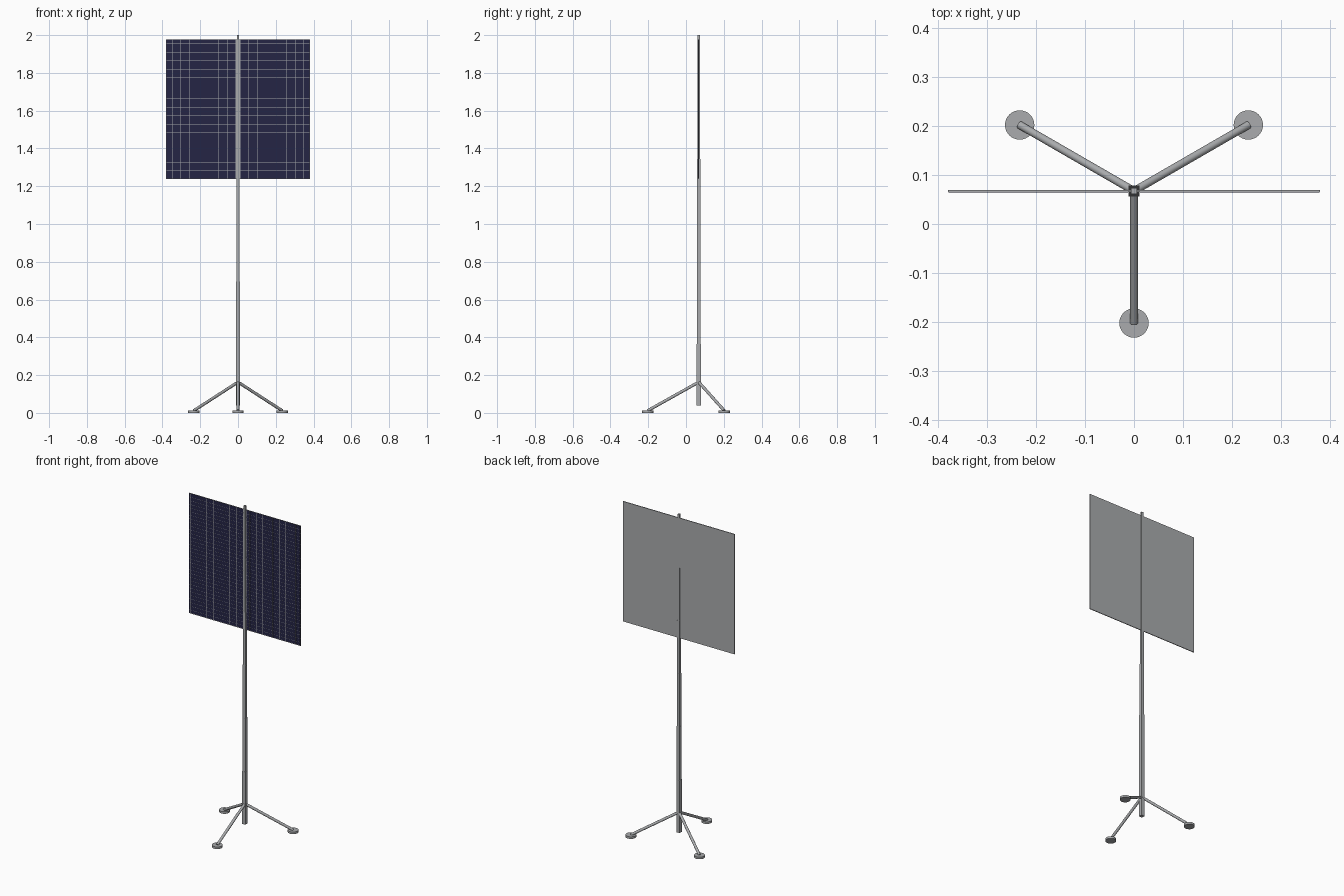
import bpy, bmesh, math
from mathutils import Vector, Matrix

if "Cube" in bpy.data.objects:
    bpy.data.objects.remove(bpy.data.objects["Cube"])


def material(name, rgb):
    m = bpy.data.materials.new(name)
    m.diffuse_color = (*rgb, 1)
    m.use_nodes = True
    m.node_tree.nodes["Principled BSDF"].inputs["Base Color"].default_value = m.diffuse_color
    return m


GREY = material("metal grey", (0.40, 0.41, 0.42))
NAVY = material("cell navy", (0.018, 0.018, 0.060))
MAST_Y = 0.0675


def finish(bm, name, mat):
    me = bpy.data.meshes.new(name)
    bm.to_mesh(me)
    bm.free()
    me.materials.append(mat)
    ob = bpy.data.objects.new(name, me)
    bpy.context.collection.objects.link(ob)
    return ob


def add_box(bm, lo, hi):
    lo, hi = Vector(lo), Vector(hi)
    bmesh.ops.create_cube(bm, size=1, matrix=Matrix.Translation((lo + hi) / 2)
                          @ Matrix.Diagonal((*(hi - lo), 1)))


def box(name, lo, hi, mat):
    bm = bmesh.new()
    add_box(bm, lo, hi)
    return finish(bm, name, mat)


def rod(name, a, b, r, mat, sides=24):
    a, b = Vector(a), Vector(b)
    bm = bmesh.new()
    rot = (b - a).to_track_quat('Z', 'Y').to_matrix().to_4x4()
    bmesh.ops.create_cone(bm, cap_ends=True, segments=sides, radius1=r, radius2=r,
                          depth=(b - a).length,
                          matrix=Matrix.Translation((a + b) / 2) @ rot)
    for f in bm.faces:
        f.smooth = len(f.verts) == 4
    for e in bm.edges:
        e.smooth = all(len(f.verts) == 4 for f in e.link_faces)
    return finish(bm, name, mat)


# telescoping square mast, each section thinner than the one below
levels = [0.04, 0.365, 0.695, 1.02, 1.345, 1.67, 2.0]
for i in range(6):
    h = 0.011 - 0.001 * i
    box(f"mast_section_{i + 1}", (-h, MAST_Y - h, levels[i]),
        (h, MAST_Y + h, levels[i + 1]), GREY)

# three legs with round foot pads
for i in range(3):
    ang = math.radians(-90 + 120 * i)
    fx, fy = 0.27 * math.cos(ang), MAST_Y + 0.27 * math.sin(ang)
    rod(f"leg_{i + 1}", (0, MAST_Y, 0.163), (fx, fy, 0.012), 0.008, GREY)
    rod(f"foot_{i + 1}", (fx, fy, 0), (fx, fy, 0.013), 0.03, GREY, 32)

# panel sheet
W, Z0, Z1 = 0.38, 1.237, 1.977
FRONT = MAST_Y - 0.0022
box("panel_sheet", (-W, FRONT, Z0), (W, MAST_Y + 0.0025, Z1), GREY)

# dark cell faces either side of the mast, with fine grid lines on top
P = FRONT - 0.0006
for s, side in ((-1, "left"), (1, "right")):
    x0, x1 = sorted((s * 0.012, s * (W - 0.001)))
    box(f"cell_face_{side}", (x0, P, Z0 + 0.004), (x1, FRONT, Z1 - 0.001), NAVY)

bm = bmesh.new()
PITCH, LINE = 0.0224, 0.001
for i in range(1, 33):
    z = Z0 + i * PITCH
    add_box(bm, (-W, P - 0.0004, z - LINE / 2), (W, P, z + LINE / 2))
for i in range(1, 17):
    for s in (-1, 1):
        x = s * (0.012 + i * PITCH)
        add_box(bm, (x - LINE / 2, P - 0.0005, Z0), (x + LINE / 2, P, Z1))
finish(bm, "cell_grid_lines", GREY)
